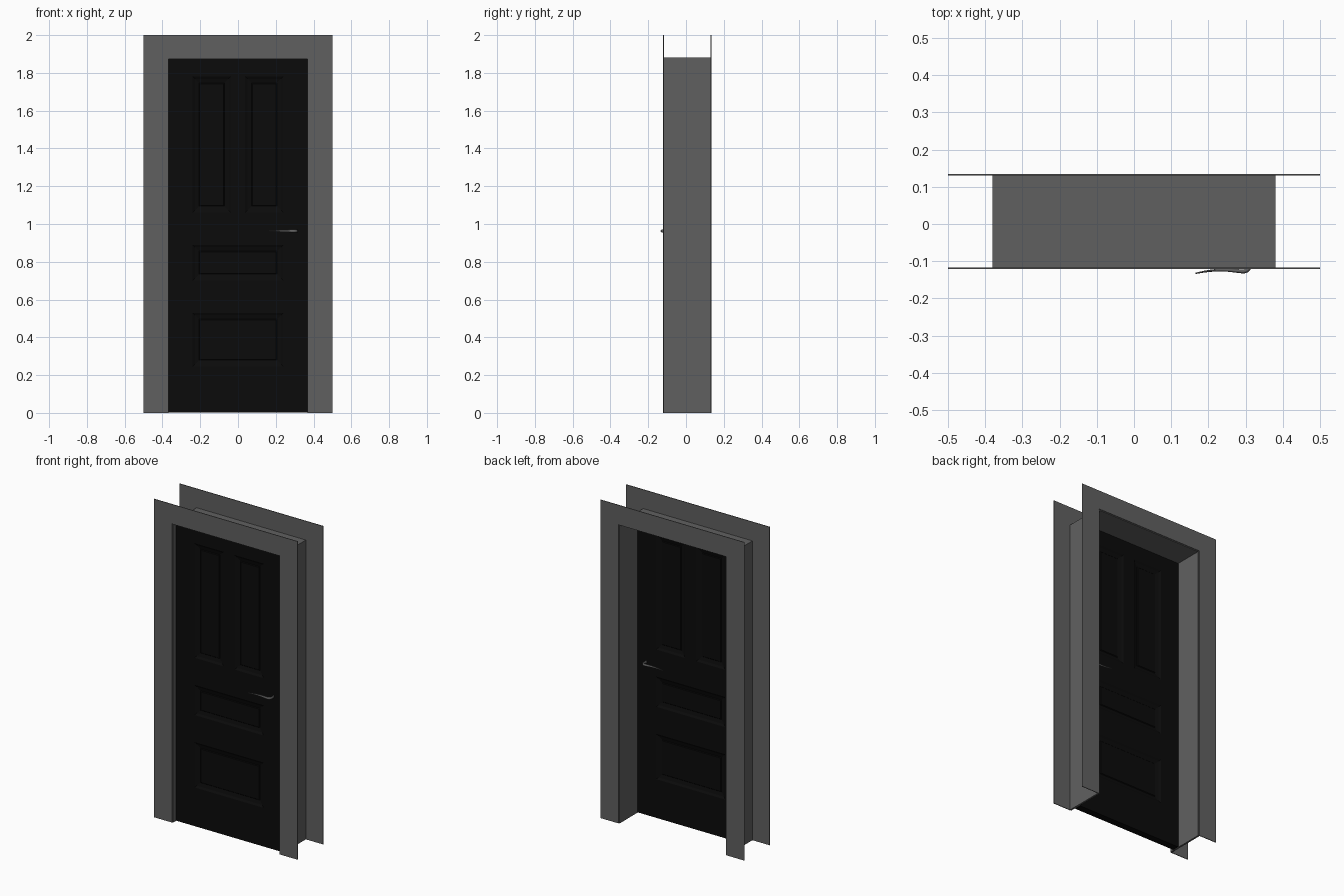
import bpy, bmesh

if "Cube" in bpy.data.objects:
    bpy.data.objects.remove(bpy.data.objects["Cube"])

DOOR_Y, HALF_T = -0.068, 0.022      # door mid-plane and half thickness


def paint(name, value):
    m = bpy.data.materials.new(name)
    m.diffuse_color = (value, value, value, 1)
    m.use_nodes = True
    m.node_tree.nodes["Principled BSDF"].inputs["Base Color"].default_value = m.diffuse_color
    return m


GREY = paint("grey_paint", 0.118)
BLACK = paint("black_paint", 0.0033)


def finish(bm, name, mat, loc=(0, 0, 0)):
    bmesh.ops.recalc_face_normals(bm, faces=bm.faces)
    me = bpy.data.meshes.new(name)
    bm.to_mesh(me)
    bm.free()
    me.materials.append(mat)
    ob = bpy.data.objects.new(name, me)
    ob.location = loc
    bpy.context.collection.objects.link(ob)
    return ob


def mirror_y(ob):
    m = ob.modifiers.new("both_sides", 'MIRROR')
    m.use_axis = (False, True, False)


def portal(name, xo, zo, xi, zi, y0, y1):
    """Upside-down U profile extruded from y0 to y1."""
    bm = bmesh.new()
    pts = [(-xo, 0), (-xi, 0), (-xi, zi), (xi, zi), (xi, 0), (xo, 0), (xo, zo), (-xo, zo)]
    v = [bm.verts.new((x, y0, z)) for x, z in pts]
    # two legs and a head
    for q in ((0, 1, 2, 7), (7, 2, 3, 6), (3, 4, 5, 6)):
        bm.faces.new([v[i] for i in q])
    ext = bmesh.ops.extrude_face_region(bm, geom=bm.faces[:], use_keep_orig=True)
    moved = [g for g in ext["geom"] if isinstance(g, bmesh.types.BMVert)]
    bmesh.ops.translate(bm, verts=moved, vec=(0, y1 - y0, 0))
    return finish(bm, name, GREY)


# Frame: front and back trims joined by the jamb lining
portal("front_trim", 0.5, 2.0, 0.375, 1.879, -0.121, -0.117)
portal("back_trim", 0.5, 2.0, 0.375, 1.879, 0.131, 0.135)
portal("jamb", 0.38, 1.881, 0.369, 1.874, -0.117, 0.131)

# Door leaf: grid of cells, panels sunk with a slope around a raised field, mirrored to the back
xs = [-0.369, -0.24, -0.038, 0.038, 0.24, 0.369]
zs = [0.002, 0.245, 0.53, 0.70, 0.89, 1.06, 1.78, 1.874]
bm = bmesh.new()
V = [[bm.verts.new((x, -HALF_T, z)) for z in zs] for x in xs]
cell = {}
for i in range(len(xs) - 1):
    for k in range(len(zs) - 1):
        cell[i, k] = bm.faces.new((V[i][k], V[i + 1][k], V[i + 1][k + 1], V[i][k + 1]))
bm.normal_update()
rim = [e for e in bm.edges if e.is_boundary]
ext = bmesh.ops.extrude_edge_only(bm, edges=rim)
bmesh.ops.translate(bm, vec=(0, HALF_T, 0),
                    verts=[g for g in ext["geom"] if isinstance(g, bmesh.types.BMVert)])
panels = [[(1, 5)], [(3, 5)], [(1, 3), (2, 3), (3, 3)], [(1, 1), (2, 1), (3, 1)]]
for panel in panels:
    faces = [cell[c] for c in panel]
    for width, depth in ((0.012, -0.007), (0.022, -0.006), (0.004, 0.004)):
        bmesh.ops.inset_region(bm, faces=faces, thickness=width, depth=depth,
                               use_even_offset=True)
        bm.normal_update()
mirror_y(finish(bm, "door_leaf", BLACK, (0, DOOR_Y, 0)))

# Lever handles: tapered curved sweep with an upright oval section, one on each side
path = [(0.165, -0.133, 0.3), (0.19, -0.128, 0.45), (0.22, -0.1245, 0.6), (0.25, -0.124, 0.75),
        (0.28, -0.1265, 0.9), (0.30, -0.1265, 1.0), (0.309, -0.119, 1.0), (0.309, -0.085, 1.0)]
cu = bpy.data.curves.new("lever_handle", 'CURVE')
cu.dimensions = '3D'
cu.bevel_depth = 0.0055
cu.bevel_resolution = 3
cu.use_fill_caps = True
cu.materials.append(GREY)
sp = cu.splines.new('BEZIER')
sp.bezier_points.add(len(path) - 1)
for p, (x, y, r) in zip(sp.bezier_points, path):
    p.co = (x, y - DOOR_Y, 0)
    p.radius = r
    p.handle_left_type = p.handle_right_type = 'AUTO'
sp.resolution_u = 4
handle = bpy.data.objects.new("lever_handle", cu)
handle.location = (0, DOOR_Y, 0.963)
handle.scale = (1, 1, 1.5)
bpy.context.collection.objects.link(handle)
mirror_y(handle)
